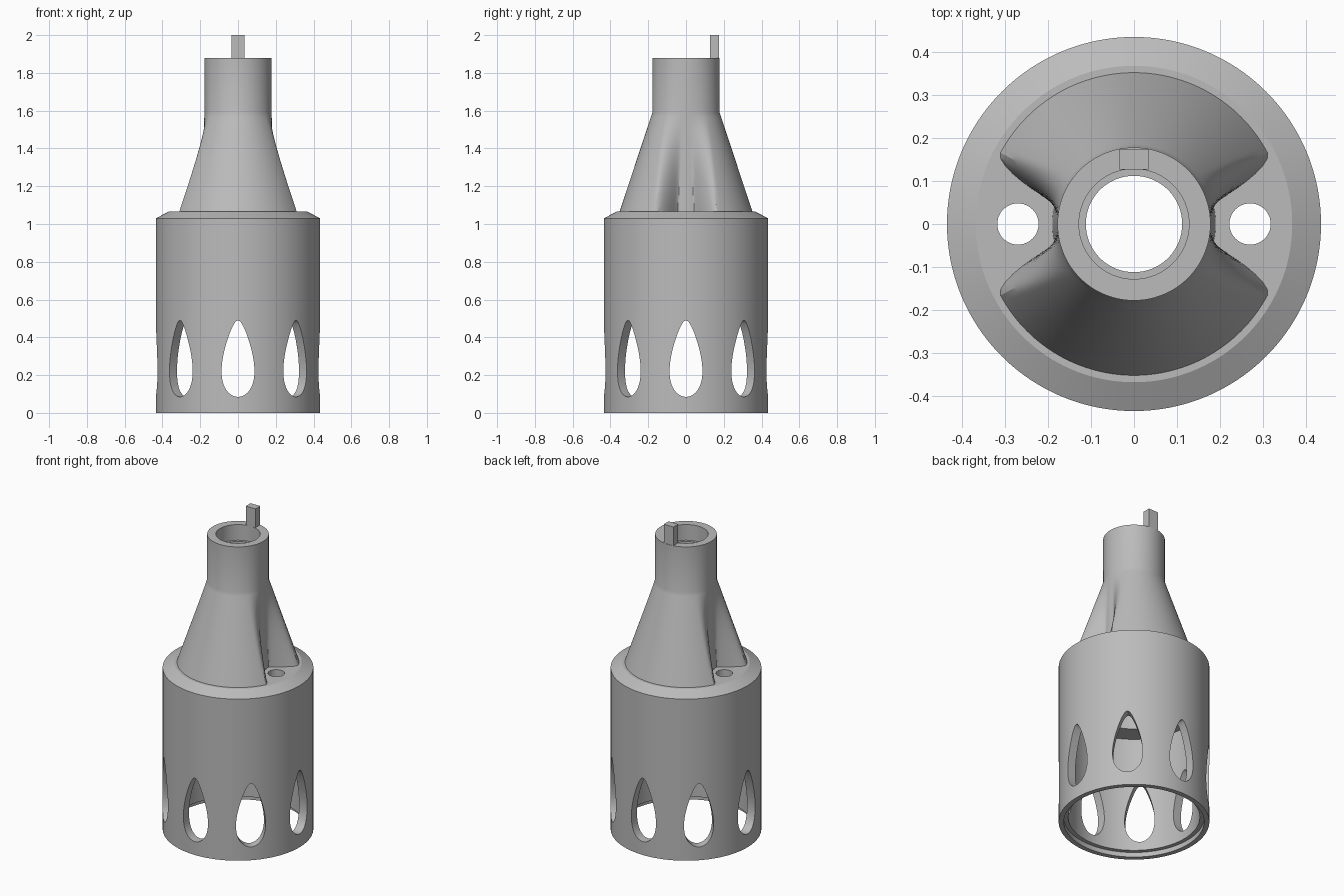
import bpy, bmesh, math
from mathutils import Matrix

SEGMENTS = 192

cube = bpy.data.objects.get("Cube")
if cube:
    bpy.data.objects.remove(cube, do_unlink=True)

grey = bpy.data.materials.new("plain grey")
grey.use_nodes = True
colour = (0.5, 0.5, 0.5, 1)
grey.diffuse_color = colour
grey.node_tree.nodes["Principled BSDF"].inputs["Base Color"].default_value = colour


def make_object(name, bm):
    bmesh.ops.recalc_face_normals(bm, faces=bm.faces)
    mesh = bpy.data.meshes.new(name)
    bm.to_mesh(mesh)
    bm.free()
    mesh.materials.append(grey)
    obj = bpy.data.objects.new(name, mesh)
    bpy.context.collection.objects.link(obj)
    return obj


def activate(obj):
    bpy.ops.object.select_all(action='DESELECT')
    obj.select_set(True)
    bpy.context.view_layer.objects.active = obj


def lerp(a, b, t):
    return a + (b - a) * t


# Cone with a flared vertical flute on its left and right sides
CONE_LOW, CONE_HIGH, BASE_R, NECK_R = 1.065, 1.59, 0.352, 0.178


def cone_radius(t, angle):
    outer = lerp(BASE_R, NECK_R, t)
    inner = lerp(0.19, NECK_R, t)
    off_axis = math.degrees(math.atan2(abs(math.sin(angle)), abs(math.cos(angle))))
    start, end = lerp(12.5, 4, t), lerp(28, 38, t)
    s = min(max((off_axis - start) / (end - start), 0), 1)
    return lerp(inner, outer, s * s * (3 - 2 * s))


# Body: one closed revolved profile, outside going up, inside coming down
rings = []


def plain_ring(r, z):
    rings.append(lambda a: (r, z))


def cone_ring(t):
    rings.append(lambda a: (cone_radius(t, a), lerp(CONE_LOW, CONE_HIGH, t)))


for r, z in [(0.435, 0), (0.435, 0.55), (0.435, 1.03), (0.368, CONE_LOW)]:
    plain_ring(r, z)
STEPS = 24
for i in range(STEPS + 1):
    cone_ring(i / STEPS)
for r, z in [(NECK_R, 1.88), (0.128, 1.88), (0.128, 1.78), (0.112, 1.78),
             (0.112, 0.97), (0.26, 0.97), (0.26, 0.77), (0.38, 0.77),
             (0.38, 0.55), (0.38, 0.03), (0.405, 0.03), (0.405, 0)]:
    plain_ring(r, z)

bm = bmesh.new()
grid = []
for ring in rings:
    row = []
    for k in range(SEGMENTS):
        a = math.tau * k / SEGMENTS
        r, z = ring(a)
        row.append(bm.verts.new((r * math.cos(a), r * math.sin(a), z)))
    grid.append(row)
for j, row in enumerate(grid):
    above = grid[(j + 1) % len(grid)]
    for k in range(SEGMENTS):
        n = (k + 1) % SEGMENTS
        bm.faces.new((row[k], row[n], above[n], above[k]))
body = make_object("fluted_body", bm)

# Cutters: eight teardrop windows and two wire holes
bm = bmesh.new()
POINTS = 48
for w in range(8):
    turn = Matrix.Rotation(math.tau * w / 8, 3, 'Z')
    near, far = [], []
    for i in range(POINTS):
        t = math.tau * (i + 0.5) / POINTS
        across = 0.081 * math.sin(t) * (1 + 0.42 * math.cos(t))
        height = 0.2875 - 0.2025 * math.cos(t)
        for loop, radius in ((near, 0.3), (far, 0.6)):
            v = bm.verts.new((radius, across, height))
            v.co = turn @ v.co
            loop.append(v)
    bm.faces.new(near)
    bm.faces.new(far)
    for i in range(POINTS):
        n = (i + 1) % POINTS
        bm.faces.new((near[i], near[n], far[n], far[i]))
for side in (-1, 1):
    bmesh.ops.create_cone(bm, cap_ends=True, segments=40, radius1=0.048, radius2=0.048,
                          depth=0.4, matrix=Matrix.Translation((side * 0.27, 0, 0.9)))
cutter = make_object("opening_cutter", bm)
cutter.hide_render = True

cut = body.modifiers.new("openings", 'BOOLEAN')
cut.operation = 'DIFFERENCE'
cut.solver = 'EXACT'
cut.object = cutter
activate(body)
bpy.ops.object.modifier_apply(modifier=cut.name)
bpy.data.objects.remove(cutter, do_unlink=True)
activate(body)
bpy.ops.object.shade_smooth_by_angle(angle=math.radians(25))

# Locating key standing on the back of the neck rim
bm = bmesh.new()
bmesh.ops.create_cube(bm, size=1, matrix=Matrix.Translation((0, 0.151, 1.93))
                      @ Matrix.Diagonal((0.068, 0.048, 0.14, 1)))
make_object("locating_key", bm)
